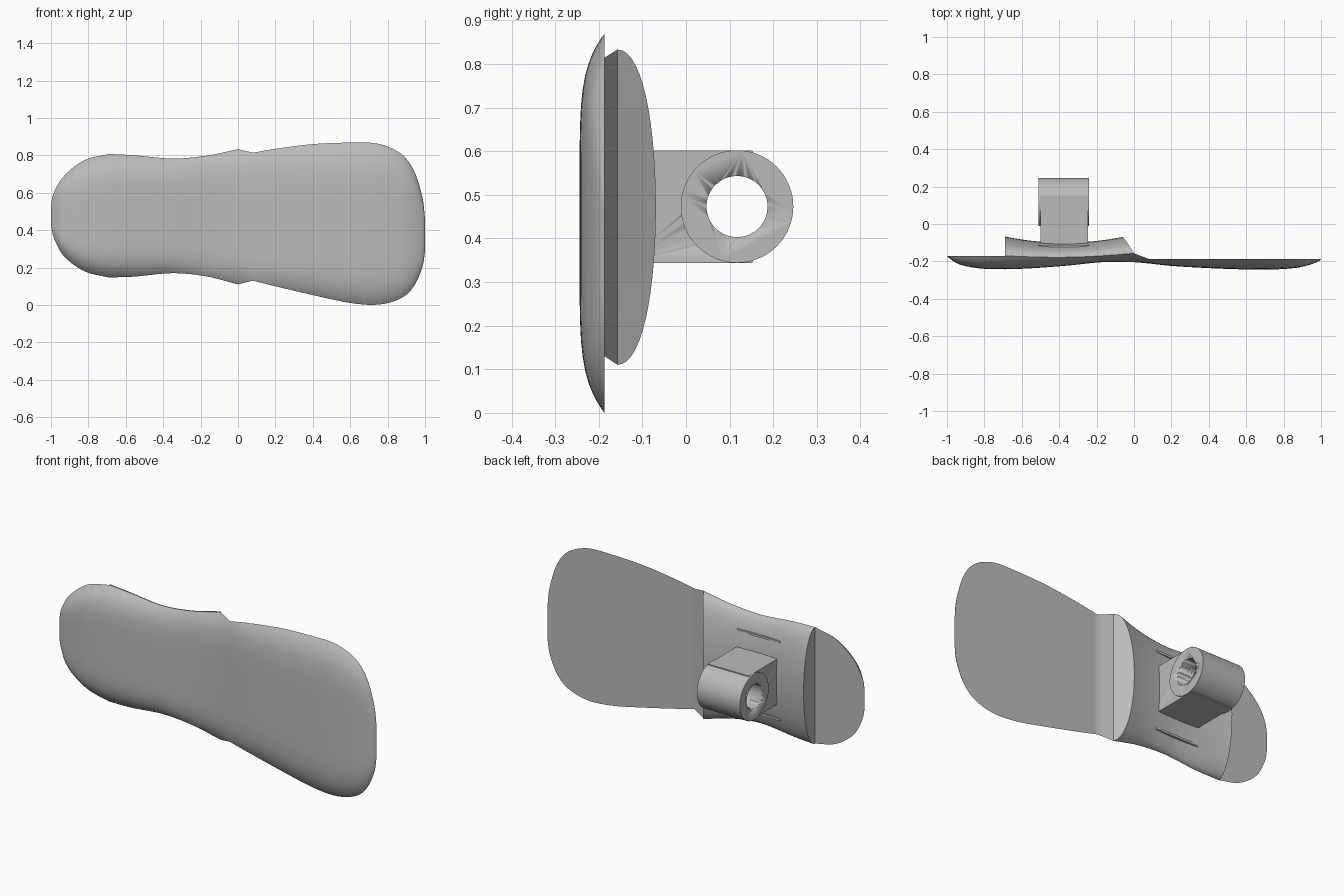
import bpy, bmesh, math
from mathutils import Vector

cube = bpy.data.objects.get("Cube")
if cube:
    bpy.data.objects.remove(cube, do_unlink=True)

grey = bpy.data.materials.new("light grey")
grey.use_nodes = True
grey.diffuse_color = (0.5, 0.5, 0.5, 1)
grey.node_tree.nodes["Principled BSDF"].inputs["Base Color"].default_value = (0.5, 0.5, 0.5, 1)


def add_object(name, bm, smooth_angle=30):
    bmesh.ops.recalc_face_normals(bm, faces=bm.faces)
    mesh = bpy.data.meshes.new(name)
    bm.to_mesh(mesh)
    bm.free()
    mesh.materials.append(grey)
    obj = bpy.data.objects.new(name, mesh)
    bpy.context.collection.objects.link(obj)
    bpy.ops.object.select_all(action="DESELECT")
    obj.select_set(True)
    bpy.context.view_layer.objects.active = obj
    bpy.ops.object.shade_smooth_by_angle(angle=math.radians(smooth_angle))
    return obj


def box(name, low, high):
    bm = bmesh.new()
    bmesh.ops.create_cube(bm, size=1)
    low, high = Vector(low), Vector(high)
    bmesh.ops.scale(bm, vec=high - low, verts=bm.verts)
    bmesh.ops.translate(bm, vec=(low + high) / 2, verts=bm.verts)
    return add_object(name, bm)


def cylinder(name, x0, x1, y, z, radius):
    bm = bmesh.new()
    bmesh.ops.create_cone(bm, cap_ends=True, segments=64, radius1=radius, radius2=radius, depth=x1 - x0)
    for v in bm.verts:
        v.co = Vector((v.co.z + (x0 + x1) / 2, v.co.x + y, v.co.y + z))
    return add_object(name, bm)


def smooth_rows(rows, steps):
    """Catmull-Rom curve through the rows."""
    rows = [Vector(r) for r in rows]
    pts = [2 * rows[0] - rows[1]] + rows + [2 * rows[-1] - rows[-2]]
    out = []
    for a, b, c, d in zip(pts, pts[1:], pts[2:], pts[3:]):
        for i in range(steps):
            t = i / steps
            out.append(b + t * (c - a) / 2 + t * t * (a - 2.5 * b + 2 * c - d / 2)
                       + t ** 3 * (1.5 * (b - c) + (d - a) / 2))
    return out + [rows[-1]]


# Stations along the pedal: x, bottom z, top z, front y (edge y is a rule)
toe = [(-1, .43, .53, -.17), (-.985, .36, .60, -.185), (-.93, .26, .69, -.217),
       (-.82, .18, .775, -.238), (-.69, .147, .807, -.242)]
waist = [(-.69, .147, .807, -.242), (-.55, .152, .80, -.237), (-.35, .17, .783, -.222),
         (-.17, .153, .798, -.204), (0, .11, .833, -.204)]
step = [(0, .11, .833, -.204), (.08, .13, .814, -.211)]
heel = [(.08, .13, .814, -.211), (.2, .1, .835, -.224), (.4, .053, .86, -.236),
        (.6, .011, .868, -.243), (.75, .002, .862, -.243), (.87, .035, .81, -.234),
        (.94, .1, .72, -.218), (.985, .2, .58, -.2), (1, .29, .46, -.187)]

TS = [math.sin(math.pi / 2 * i / 14) for i in range(-14, 15)]


def ring(bm, row, edge, pad):
    x, low, high, front = row
    mid, half = (low + high) / 2, (high - low) / 2
    verts = [bm.verts.new((x, edge + (front - edge) * (1 - abs(t) ** 6), mid + half * t)) for t in TS]
    for t in reversed(TS[1:-1]):
        bx, y = x, edge
        if pad:
            # Domed saddle, with its inner end sloped
            f = math.sqrt(1 - t * t)
            bx = -.69 + (x + .69) * (.69 - .06 * f) / .69
            y = edge + (-.1 + .032 * ((bx + .37) / .315) ** 2 - edge) * f
        verts.append(bm.verts.new((bx, y, mid + half * t)))
    return verts


def waist_edge(x):
    return -.17 + .013 * (x + .69) / .69 - .014 * math.sin(math.pi * min(1, (x + .69) / .69))


bm = bmesh.new()
rings = []
for rows, steps, edge, pad in ((toe, 5, lambda x: -.17, False),
                               (waist, 7, waist_edge, True),
                               (step, 2, lambda x: -.157 - .03 * x / .08, False),
                               (heel, 5, lambda x: -.187, False)):
    rings += [ring(bm, r, edge(r[0]), pad) for r in smooth_rows(rows, steps)]
n = len(rings[0])
for a, b in zip(rings, rings[1:]):
    for i in range(n):
        j = (i + 1) % n
        bm.faces.new((a[i], a[j], b[j], b[i]))
bmesh.ops.remove_doubles(bm, verts=bm.verts, dist=0.0002)
add_object("pedal_plate", bm)

# Thin ribs on the saddle, above and below the mount
for name, z in (("lower_rib", .253), ("upper_rib", .693)):
    box(name, (-.51, -.16, z - .006), (-.24, -.113, z + .006))

# Mount block and pivot barrel, both bored through
block = box("mount_block", (-.5, -.14, .344), (-.245, .152, .602))
barrel = cylinder("pivot_barrel", -.51, -.24, .117, .473, .129)
cutter = cylinder("bore_cutter", -.7, 0, .117, .473, .07)
cutter.hide_render = True
for part in (block, barrel):
    bpy.context.view_layer.objects.active = part
    mod = part.modifiers.new("bore", "BOOLEAN")
    mod.operation = "DIFFERENCE"
    mod.object = cutter
    bpy.ops.object.modifier_move_to_index(modifier=mod.name, index=0)
    bpy.ops.object.modifier_apply(modifier=mod.name)
bpy.data.objects.remove(cutter, do_unlink=True)
